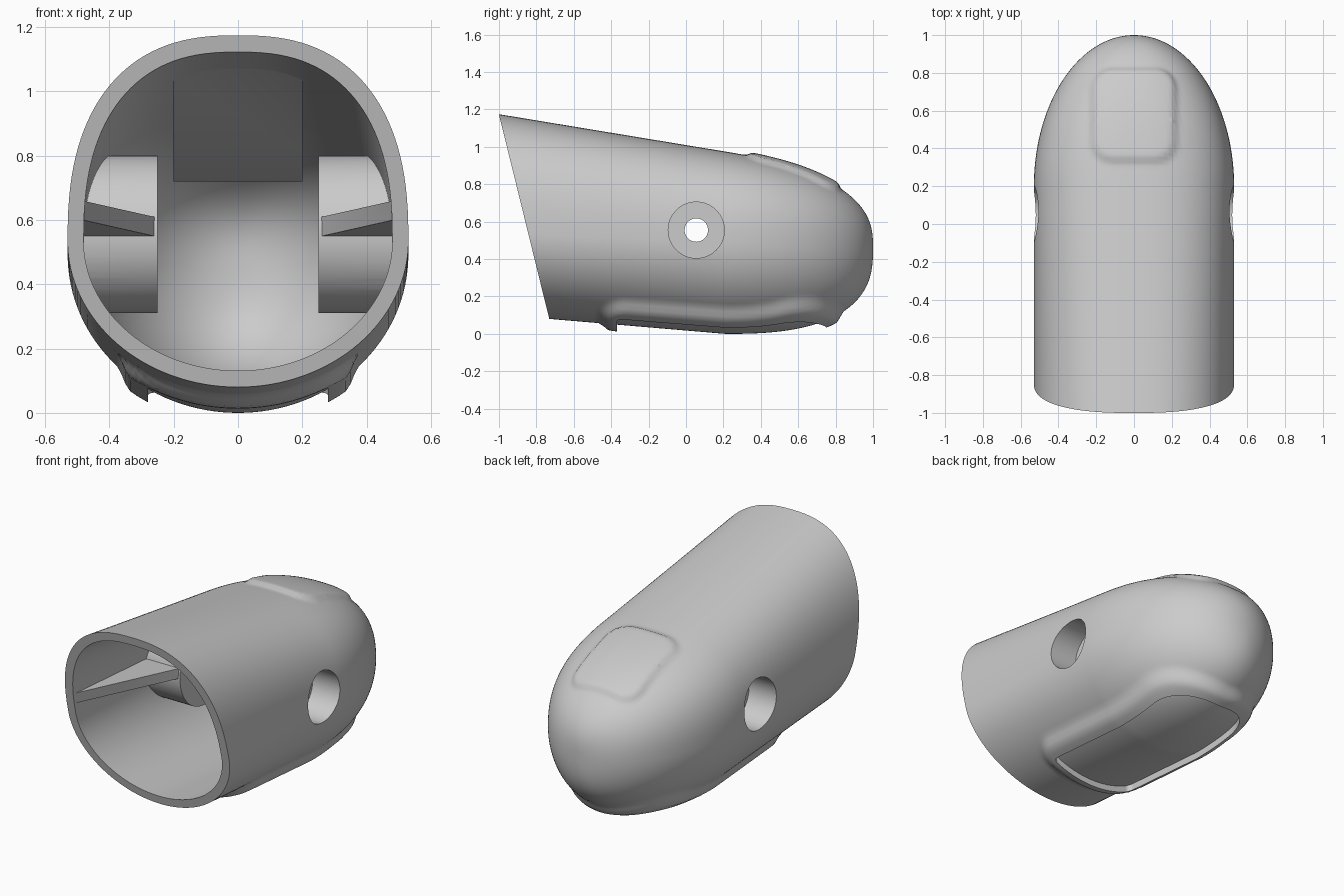
import bpy, bmesh, math
from mathutils import Matrix, Vector

cube = bpy.data.objects.get("Cube")
if cube:
    bpy.data.objects.remove(cube)

SEGMENTS = 128
HOLE_Y, HOLE_Z = 0.055, 0.555


def new_object(name, bm):
    bmesh.ops.recalc_face_normals(bm, faces=bm.faces[:])
    mesh = bpy.data.meshes.new(name)
    bm.to_mesh(mesh)
    bm.free()
    ob = bpy.data.objects.new(name, mesh)
    bpy.context.collection.objects.link(ob)
    return ob


def subtract(target, cutter):
    """Cut one solid from another and remove the cutter."""
    mod = target.modifiers.new("cut", 'BOOLEAN')
    mod.operation, mod.solver, mod.object = 'DIFFERENCE', 'EXACT', cutter
    graph = bpy.context.evaluated_depsgraph_get()
    mesh = bpy.data.meshes.new_from_object(target.evaluated_get(graph))
    target.modifiers.clear()
    target.data = mesh
    bpy.data.objects.remove(cutter)


def prism(name, points, vector):
    """Closed solid swept from a flat outline along a vector."""
    bm = bmesh.new()
    near = [bm.verts.new(p) for p in points]
    far = [bm.verts.new(Vector(p) + Vector(vector)) for p in points]
    bm.faces.new(near)
    bm.faces.new(far[::-1])
    for i in range(len(near)):
        j = (i + 1) % len(near)
        bm.faces.new((near[j], near[i], far[i], far[j]))
    return new_object(name, bm)


def cross_cylinder(name, radius, x0, x1):
    bm = bmesh.new()
    place = Matrix.Translation(((x0 + x1) / 2, HOLE_Y, HOLE_Z)) @ Matrix.Rotation(math.pi / 2, 4, 'Y')
    bmesh.ops.create_cone(bm, cap_ends=True, segments=64, radius1=radius,
                          radius2=radius, depth=abs(x1 - x0), matrix=place)
    return new_object(name, bm)


def section(y, inset):
    """One cross-section: boxy above its middle, elliptical below."""
    u = max(0, (y - 0.2) / (0.8 - inset))
    full = (1 - u ** 2.7) ** (1 / 2.7)
    half = (0.53 - inset) * math.sqrt(1 - u * u)
    mid = 0.5 - 0.04 * y
    up = (0.955 - 0.165 * (y - 0.33) - inset - mid) * full
    down = (mid - max(0, 0.08 - 0.085 * (y + 0.73)) - inset) * full
    for i in range(SEGMENTS):
        a = math.tau * i / SEGMENTS
        c, s = math.cos(a), math.sin(a)
        power = 2 / (2 + 0.5 * full) if s > 0 else 1
        x = half * math.copysign(abs(c) ** power, c)
        z = up * s ** power if s > 0 else down * s
        yield x, y, mid + z


def body(inset):
    """Lofted finger form with a closed round tip."""
    bm = bmesh.new()
    ys = [-1.4 + 1.6 * i / 60 for i in range(60)]
    ys += [0.2 + (0.8 - inset) * math.sin(math.pi / 2 * i / 60) for i in range(60)]
    rings = [[bm.verts.new(p) for p in section(y, inset)] for y in ys]
    for a, b in zip(rings, rings[1:]):
        for i in range(SEGMENTS):
            j = (i + 1) % SEGMENTS
            bm.faces.new((a[i], a[j], b[j], b[i]))
    tip = bm.verts.new((0, 1 - inset, 0.46))
    for i in range(SEGMENTS):
        bm.faces.new((rings[-1][i], rings[-1][(i + 1) % SEGMENTS], tip))
    bm.faces.new(rings[0][::-1])
    bmesh.ops.recalc_face_normals(bm, faces=bm.faces[:])
    bm.normal_update()
    return bm


def box_distance(x, y, cy, hx, hy, r):
    dx, dy = abs(x) - hx + r, abs(y - cy) - hy + r
    return math.hypot(max(dx, 0), max(dy, 0)) + min(max(dx, dy), 0) - r


def fade(d, lo, hi):
    t = min(1, max(0, (d - lo) / (hi - lo)))
    return 1 - t * t * (3 - 2 * t)


# Outer form, with raised nail and raised fingertip pad
bm = body(0)
shifts = []
for v in bm.verts:
    x, y, z = v.co
    if z > 0.6:
        amount = 0.02 * fade(box_distance(x, y, 0.575, 0.215, 0.24, 0.1), -0.02, 0.02)
    else:
        corner = 0.25 if y > 0.19 else 0.05
        amount = 0.036 * fade(box_distance(x, y, 0.19, 0.28, 0.56, corner), 0.03, 0.1)
        amount *= fade(z, 0.3, 0.4)
    shifts.append((v, v.normal * amount))
for v, shift in shifts:
    v.co += shift
shell = new_object("fingertip_shell", bm)

# Slanted open end
slant = [(-1, y, z) for y, z in ((-1.056, 1.4), (-0.662, -0.2), (-1.8, -0.2), (-1.8, 1.4))]
subtract(shell, prism("slant_cut", slant, (2, 0, 0)))

# Recess in the pad, down to the plain outer form
outline = []
for cx, cy, r, start in ((0.03, 0.5, 0.25, 0), (-0.03, 0.5, 0.25, 90),
                         (-0.25, -0.34, 0.03, 180), (0.25, -0.34, 0.03, 270)):
    for k in range(17):
        a = math.radians(start + 90 * k / 16)
        outline.append((cx + r * math.cos(a), cy + r * math.sin(a), -0.2))
recess = prism("pad_recess", outline, (0, 0, 0.5))
subtract(recess, new_object("plain_form", body(0)))
subtract(shell, recess)

# Cavity, leaving the hinge bosses, guide fins and top stop standing
cavity = new_object("cavity", body(0.05))
for side in (1, -1):
    subtract(cavity, cross_cylinder("hinge_boss", 0.245, side * 0.25, side * 0.6))
    fin = [(side * x, y, 0.60 - 0.0735 * (y + 0.87))
           for x, y in ((0.252, -0.16), (0.52, -0.98), (0.52, 0.055), (0.252, 0.055))]
    subtract(cavity, prism("guide_fin", fin, (0, 0, 0.06)))
stop = [(-0.2, y, z) for y, z in ((-0.67, 1.07), (-0.2, 0.82), (0.3, 0.72), (0.3, 1.2), (-0.67, 1.2))]
subtract(cavity, prism("top_stop", stop, (0.4, 0, 0)))
subtract(shell, cavity)

# Hinge holes and their wide outer pockets
for side in (1, -1):
    subtract(shell, cross_cylinder("pocket", 0.15, side * 0.35, side * 0.8))
subtract(shell, cross_cylinder("pin_hole", 0.0625, -0.9, 0.9))

# Plain grey material
grey = bpy.data.materials.new("plain grey")
grey.use_nodes = True
colour = (0.6, 0.6, 0.6, 1)
grey.diffuse_color = colour
grey.node_tree.nodes["Principled BSDF"].inputs["Base Color"].default_value = colour
shell.data.materials.clear()
shell.data.materials.append(grey)
for face in shell.data.polygons:
    face.material_index = 0

bpy.ops.object.select_all(action='DESELECT')
shell.select_set(True)
bpy.context.view_layer.objects.active = shell
bpy.ops.object.shade_smooth_by_angle(angle=math.radians(30))
